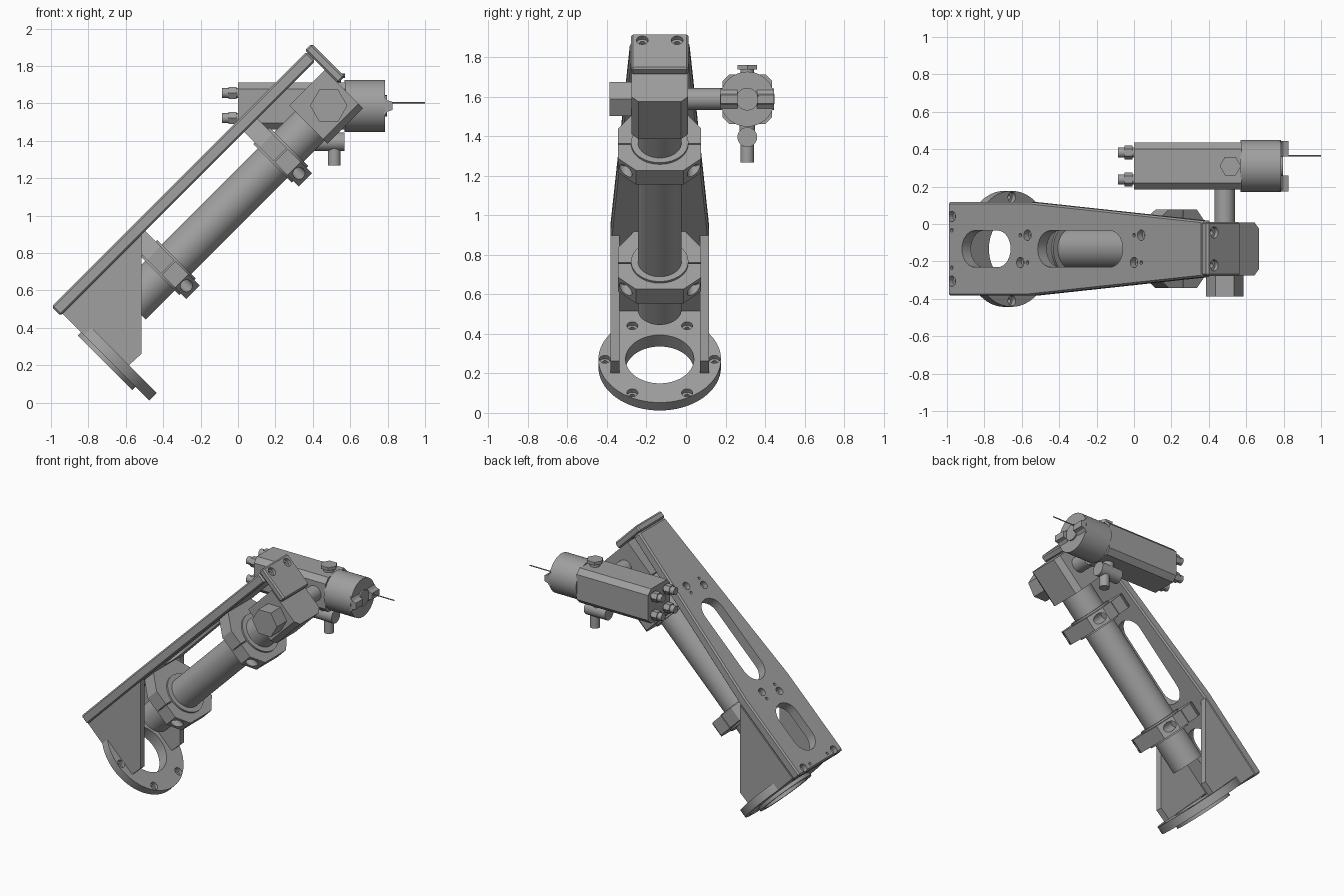
import bpy, bmesh
from math import sin, cos, pi, radians
from mathutils import Matrix

if "Cube" in bpy.data.objects:
    bpy.data.objects.remove(bpy.data.objects["Cube"])

GREY = (0.35, 0.35, 0.35, 1)
grey = bpy.data.materials.new("machined grey")
grey.use_nodes = True
grey.diffuse_color = GREY
grey.node_tree.nodes["Principled BSDF"].inputs["Base Color"].default_value = GREY

# Arm frame: X runs up the arm, Z points out of the back plate
ARM = Matrix.Translation((0, -0.133, 0)) @ Matrix.Rotation(radians(-45), 4, 'Y')
GUN = Matrix.Translation((0, 0.31, 1.587))


def circle(r, a=0, b=0, n=40, turn=0):
    return [(a + r * cos(2 * pi * i / n + turn), b + r * sin(2 * pi * i / n + turn)) for i in range(n)]


def box(a0, a1, b0, b1):
    return [(a0, b0), (a1, b0), (a1, b1), (a0, b1)]


def octagon(h, c):
    k = h - c
    return [(h, -k), (h, k), (k, h), (-k, h), (-h, k), (-h, -k), (-k, -h), (k, -h)]


def slot(x0, x1, r):
    right = [(x1 - r + r * cos(t), r * sin(t)) for t in [-pi / 2 + pi * i / 14 for i in range(15)]]
    return right + [(x0 + x1 - x, -y) for x, y in right]


def prism(name, pts, axis, lo, hi, frame=ARM, bevel=0):
    """Extrude a 2D outline along an axis of the given frame."""
    place = {'X': lambda a, b, h: (h, a, b),
             'Y': lambda a, b, h: (a, h, b),
             'Z': lambda a, b, h: (a, b, h)}[axis]
    bm = bmesh.new()
    face = bm.faces.new([bm.verts.new(place(a, b, lo)) for a, b in pts])
    ext = bmesh.ops.extrude_face_region(bm, geom=[face])
    shift = place(0, 0, hi - lo)
    bmesh.ops.translate(bm, vec=shift, verts=[g for g in ext["geom"] if isinstance(g, bmesh.types.BMVert)])
    bmesh.ops.recalc_face_normals(bm, faces=bm.faces)
    if bevel:
        bmesh.ops.bevel(bm, geom=list(bm.edges), offset=bevel, segments=1, affect='EDGES')
    me = bpy.data.meshes.new(name)
    bm.to_mesh(me)
    bm.free()
    me.transform(frame)
    me.materials.append(grey)
    ob = bpy.data.objects.new(name, me)
    bpy.context.collection.objects.link(ob)
    return ob


def activate(ob):
    bpy.ops.object.select_all(action='DESELECT')
    ob.select_set(True)
    bpy.context.view_layer.objects.active = ob


def cut(ob, pts, axis, lo, hi, frame=ARM):
    tool = prism("cutter", pts, axis, lo, hi, frame)
    tool.hide_render = True
    mod = ob.modifiers.new("cut", 'BOOLEAN')
    mod.operation, mod.solver, mod.object = 'DIFFERENCE', 'EXACT', tool
    activate(ob)
    bpy.ops.object.modifier_apply(modifier=mod.name)
    bpy.data.objects.remove(tool)


# Back plate: tapered, with two slots, bolt holes and dowel holes
plate = prism("back_plate", [(-0.342, -0.25), (0.28, -0.25), (1.586, -0.15),
                             (1.586, 0.15), (0.28, 0.25), (-0.342, 0.25)], 'Z', 1.0, 1.068, bevel=0.01)
for x0, x1 in ((-0.233, 0.135), (0.34, 0.983)):
    cut(plate, slot(x0, x1, 0.098), 'Z', 0.9, 1.2)
bolts = [(-0.31, 0.173), (-0.31, -0.173)]
dowels = [(-0.31, 0.1), (-0.31, -0.1)]
for x in (0.235, 1.095):
    bolts += [(x + 0.027, 0.073), (x - 0.027, -0.073)]
    dowels += [(x - 0.027, 0.073), (x + 0.027, -0.073)]
for x, y in bolts:
    cut(plate, circle(0.028, x, y, 20), 'Z', 1.03, 1.2)
    cut(plate, circle(0.015, x, y, 16), 'Z', 0.9, 1.1)
for x, y in dowels:
    cut(plate, circle(0.01, x, y, 12), 'Z', 0.9, 1.2)

# End cap with two counterbored bolts
cap = prism("end_cap", box(-0.145, 0.145, 0.829, 1.08), 'X', 1.586, 1.636, bevel=0.01)
for y in (-0.088, 0.088):
    cut(cap, circle(0.03, y, 1.03, 20), 'X', 1.612, 1.7)
    cut(cap, circle(0.016, y, 1.03, 16), 'X', 1.5, 1.65)

# Mounting flange: round front, square where it meets the plate
limit = radians(126.2)
arc = [(0.31 * sin(t), 0.654 - 0.31 * cos(t)) for t in [-limit + 2 * limit * i / 48 for i in range(49)]]
flange = prism("mounting_flange", arc + [(0.25, 1.0), (-0.25, 1.0)], 'X', -0.327, -0.27)
boss = prism("flange_boss", circle(0.206, 0, 0.654, 48), 'X', -0.352, -0.327)
for part in (flange, boss):
    cut(part, circle(0.173, 0, 0.654, 48), 'X', -0.5, 0)
for i in range(6):
    a, b = 0.277 * cos(i * pi / 3), 0.654 + 0.277 * sin(i * pi / 3)
    cut(flange, circle(0.028, a, b, 20), 'X', -0.295, -0.1)
    cut(flange, circle(0.015, a, b, 16), 'X', -0.5, -0.2)

# Side gussets between flange and plate
for side, y0 in (("right", -0.25), ("left", 0.203)):
    prism(side + "_gusset", [(-0.27, 1.0), (-0.27, 0.554), (-0.18, 0.55), (0.27, 1.0)], 'Y', y0, y0 + 0.047)

# Main tube and the two clamps that hold it
TUBE_Z = 0.775
prism("main_tube", circle(0.111, 0, TUBE_Z, 48), 'X', -0.035, 1.34)
for name, x0 in (("lower", 0.197), ("upper", 1.047)):
    x1 = x0 + 0.101
    half = [(0.12, 0.587), (0.21, 0.672), (0.21, 0.885), (0.13, 1.0)]
    clamp = prism(name + "_clamp", half + [(-a, b) for a, b in reversed(half)], 'X', x0, x1)
    for s in (-1, 1):
        cut(clamp, circle(0.033, (x0 + x1) / 2, s * 0.172, 20), 'Z', 0.5, 0.7)
        # Split line between the clamp halves
        cut(clamp, box(s * 0.17 - 0.05, s * 0.17 + 0.05, TUBE_Z - 0.003, TUBE_Z + 0.003), 'X', x0 - 0.1, x1 + 0.1)
    prism(name + "_collar", circle(0.145, 0, TUBE_Z, 48), 'X', x0 - 0.012, x1 + 0.012)

# Head block with hex bolt and cross shaft
prism("head_block", [(-0.142, 0.93), (-0.142, 0.675), (-0.107, 0.64), (0.107, 0.64),
                     (0.142, 0.675), (0.142, 0.93)], 'X', 1.318, 1.586)
PIVOT = Matrix.Translation((0.485, 0, 1.588))
prism("hex_bolt", circle(0.1, n=6), 'Y', -0.388, -0.27, PIVOT)
prism("cross_shaft", circle(0.055), 'Y', 0.0, 0.2, PIVOT)

# Spray gun body and round head
prism("gun_body", octagon(0.126, 0.035), 'X', 0, 0.575, GUN)
prism("gun_head", circle(0.139, n=48), 'X', 0.57, 0.787, GUN)
prism("nozzle", circle(0.057), 'X', 0.78, 0.797, GUN)
for side, y0 in (("right", -0.135), ("left", 0.05)):
    prism(side + "_nozzle_horn", [(0.78, -0.055), (0.8, -0.03), (0.825, -0.022),
                                  (0.825, 0.022), (0.8, 0.03), (0.78, 0.055)], 'Y', y0, y0 + 0.085, GUN)
prism("needle", circle(0.004, 0.056, 0.017, 8), 'X', 0.8, 1.0, GUN)

# Hex knob on top of the gun
prism("knob_stem", circle(0.035, 0.515, 0, 24), 'Z', 0.12, 0.155, GUN)
prism("hex_knob", circle(0.057, 0.515, 0, 6), 'Z', 0.15, 0.172, GUN)

# Hose fitting under the gun
prism("fitting_barrel", circle(0.05, 0, -0.192, 32), 'X', 0.4, 0.57, GUN)
prism("fitting_neck", circle(0.04, 0.485, 0, 24), 'Z', -0.18, -0.11, GUN)
prism("fitting_outlet", circle(0.034, 0.515, 0, 28), 'Z', -0.32, -0.19, GUN)

# Four nuts on studs at the rear of the gun
for i, (y, z) in enumerate([(a, b) for a in (-0.072, 0.072) for b in (-0.065, 0.069)]):
    prism(f"rear_nut_{i + 1}", circle(0.037, y, z, 6), 'X', -0.052, -0.008, GUN)
    prism(f"rear_washer_{i + 1}", circle(0.026, y, z, 20), 'X', -0.01, 0.002, GUN)
    prism(f"rear_stud_{i + 1}", circle(0.027, y, z, 20), 'X', -0.085, -0.05, GUN)

# Smooth the round parts, keep edges sharp
for ob in list(bpy.context.collection.objects):
    if ob.type == 'MESH' and ob.data.materials and ob.data.materials[0] == grey:
        activate(ob)
        bpy.ops.object.shade_smooth_by_angle(angle=radians(25))
